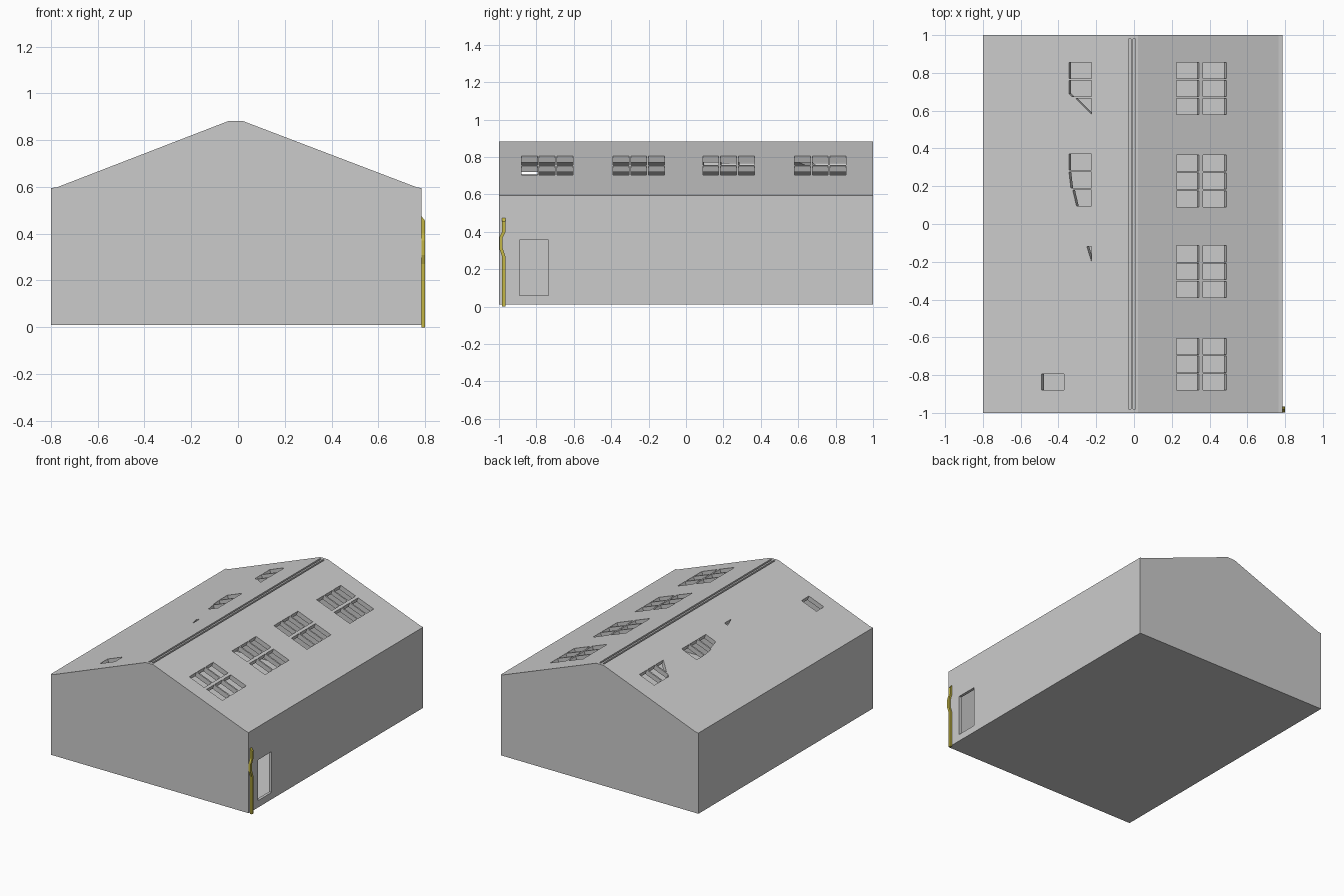
import bpy, bmesh
from mathutils import Vector

if "Cube" in bpy.data.objects:
    bpy.data.objects.remove(bpy.data.objects["Cube"])


def add_prism(bm, ring, vec):
    a = [bm.verts.new(Vector(p)) for p in ring]
    b = [bm.verts.new(Vector(p) + Vector(vec)) for p in ring]
    bm.faces.new(a)
    bm.faces.new(b[::-1])
    for i in range(len(a)):
        j = (i + 1) % len(a)
        bm.faces.new((a[i], b[i], b[j], a[j]))


def make_object(name, bm):
    bmesh.ops.recalc_face_normals(bm, faces=bm.faces[:])
    me = bpy.data.meshes.new(name)
    bm.to_mesh(me)
    bm.free()
    ob = bpy.data.objects.new(name, me)
    bpy.context.collection.objects.link(ob)
    return ob


def prisms(name, items):
    bm = bmesh.new()
    for ring, vec in items:
        add_prism(bm, ring, vec)
    return make_object(name, bm)


def cut(ob, cutter):
    cutter.hide_render = True
    m = ob.modifiers.new("cut", 'BOOLEAN')
    m.operation, m.solver, m.object = 'DIFFERENCE', 'EXACT', cutter
    bpy.context.view_layer.objects.active = ob
    bpy.ops.object.modifier_apply(modifier=m.name)
    bpy.data.objects.remove(cutter)


def rect(x0, x1, y0, y1):
    return [(x0, y0), (x1, y0), (x1, y1), (x0, y1)]


# hollow hall with gabled roof
SLOPE = 0.381
outer = [(-0.80, 0.01), (0.785, 0.01), (0.785, 0.595), (0.765, 0.598),
         (0.02, 0.882), (-0.04, 0.882), (-0.775, 0.598), (-0.80, 0.595)]
inner = [(-0.78, 0.03), (0.765, 0.03), (0.765, 0.561),
         (0.02, 0.845), (-0.04, 0.845), (-0.78, 0.561)]
hall = prisms("hall", [([(x, -1, z) for x, z in outer], (0, 2, 0))])
cut(hall, prisms("room_void", [([(x, -0.98, z) for x, z in inner], (0, 1.96, 0))]))

# doorway in the right wall
cut(hall, prisms("door_cutter", [([(0.7, y, z) for y, z in rect(-0.89, -0.735, 0.06, 0.355)],
                                  (0.2, 0, 0))]))

# grooves along the ridge
cut(hall, prisms("ridge_cutter", [([(x, y, 0.862) for x, y in rect(x0, x0 + 0.013, -0.98, 0.98)],
                                   (0, 0, 0.1)) for x0 in (-0.030, -0.004)]))


# skylights cut square to each roof slope
def skylight(poly, side):
    n = Vector((side * SLOPE, 0, 1)).normalized()
    ring = []
    for x, y in poly:
        z = 0.882 - SLOPE * (x - 0.02 if side > 0 else -0.04 - x)
        ring.append(Vector((x, y, z)) - n * 0.07)
    return ring, n * 0.12


right = [rect(x0, x1, y - k * 0.095, y - k * 0.095 + 0.085)
         for y in (0.77, 0.28, -0.2, -0.69) for k in range(3)
         for x0, x1 in ((0.225, 0.345), (0.365, 0.49))]
left = [
    rect(-0.345, -0.225, 0.77, 0.855),
    [(-0.345, 0.76), (-0.225, 0.76), (-0.225, 0.675), (-0.33, 0.675), (-0.345, 0.69)],
    [(-0.31, 0.665), (-0.225, 0.665), (-0.225, 0.58)],
    rect(-0.345, -0.225, 0.285, 0.37),
    [(-0.345, 0.275), (-0.225, 0.275), (-0.225, 0.19), (-0.335, 0.19)],
    [(-0.325, 0.18), (-0.225, 0.18), (-0.225, 0.095), (-0.305, 0.095)],
    [(-0.25, -0.12), (-0.225, -0.12), (-0.225, -0.2)],
    rect(-0.49, -0.37, -0.88, -0.795),
]
cut(hall, prisms("skylight_cutter", [skylight(p, 1) for p in right] + [skylight(p, -1) for p in left]))

# yellow pipe with a jog, beside the doorway
path = [(-0.975, 0), (-0.975, 0.27), (-0.989, 0.31), (-0.989, 0.37), (-0.974, 0.40), (-0.974, 0.475)]
bm = bmesh.new()
rings = []
for i, (y, z) in enumerate(path):
    drop = 0.02 if i == len(path) - 1 else 0
    rings.append([bm.verts.new(p) for p in (
        (0.784, y - 0.009, z), (0.80, y - 0.009, z - drop),
        (0.80, y + 0.009, z - drop), (0.784, y + 0.009, z))])
for a, b in zip(rings, rings[1:]):
    for k in range(4):
        j = (k + 1) % 4
        bm.faces.new((a[k], a[j], b[j], b[k]))
bm.faces.new(rings[0])
bm.faces.new(rings[-1])
pipe = make_object("yellow_pipe", bm)
mat = bpy.data.materials.new("yellow")
mat.diffuse_color = (0.55, 0.47, 0.06, 1)
mat.use_nodes = True
mat.node_tree.nodes["Principled BSDF"].inputs["Base Color"].default_value = mat.diffuse_color
pipe.data.materials.append(mat)
